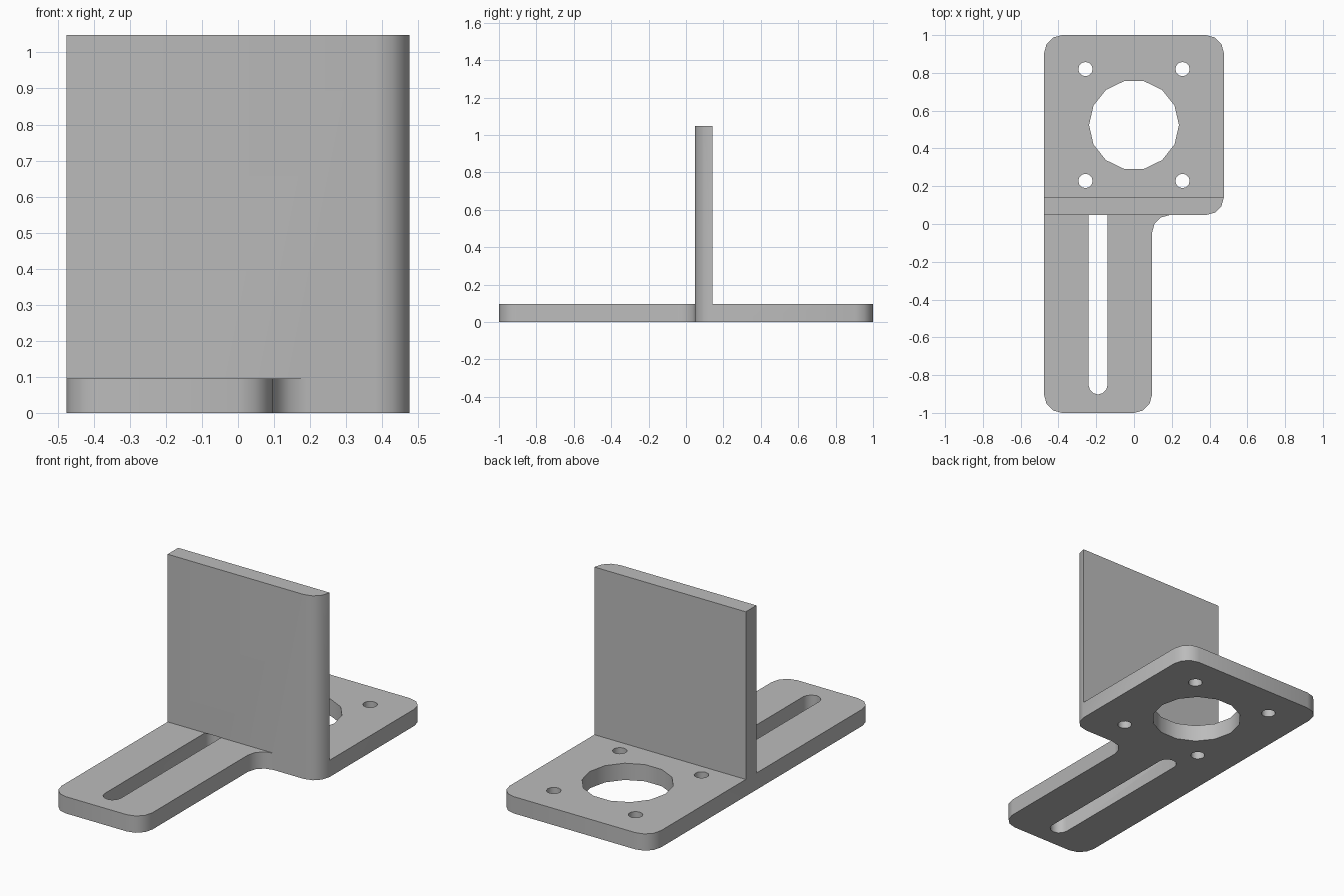
import bpy, bmesh
from math import sin, cos, radians, tau

if "Cube" in bpy.data.objects:
    bpy.data.objects.remove(bpy.data.objects["Cube"], do_unlink=True)

T = 0.0952          # sheet thickness, also the corner radius
W = 0.476           # half width
FOLD = 0.0476       # front of the upright wall
HEIGHT = 1.048
STEPS = 3           # facets per rounded corner

grey = bpy.data.materials.new("grey metal")
grey.use_nodes = True
colour = (0.5, 0.5, 0.5, 1)
grey.diffuse_color = colour
grey.node_tree.nodes["Principled BSDF"].inputs["Base Color"].default_value = colour


def arc(cx, cy, r, start, sweep, steps):
    """Points along an arc, angles in degrees."""
    angles = [radians(start + sweep * i / steps) for i in range(steps + 1)]
    return [(cx + r * cos(a), cy + r * sin(a)) for a in angles]


def prism(name, outline, z0, z1):
    """Extrude a counter-clockwise outline from z0 to z1."""
    bm = bmesh.new()
    face = bm.faces.new([bm.verts.new((x, y, z0)) for x, y in outline])
    top = bmesh.ops.extrude_face_region(bm, geom=[face])["geom"]
    verts = [v for v in top if isinstance(v, bmesh.types.BMVert)]
    bmesh.ops.translate(bm, verts=verts, vec=(0, 0, z1 - z0))
    bmesh.ops.recalc_face_normals(bm, faces=bm.faces)
    mesh = bpy.data.meshes.new(name)
    bm.to_mesh(mesh)
    bm.free()
    mesh.materials.append(grey)
    obj = bpy.data.objects.new(name, mesh)
    bpy.context.collection.objects.link(obj)
    return obj


def combine(target, tool, operation):
    """Apply a boolean and discard the tool."""
    tool.hide_render = True
    mod = target.modifiers.new("boolean", "BOOLEAN")
    mod.operation, mod.solver, mod.object = operation, "EXACT", tool
    bpy.context.view_layer.objects.active = target
    bpy.ops.object.modifier_apply(modifier=mod.name)
    bpy.data.objects.remove(tool, do_unlink=True)


def circle(cx, cy, r, sides):
    return arc(cx, cy, r, 0, 360, sides)[:-1]


# Base plate: square mount with a narrower leg and an inside fillet
leg = T
front_corner = arc(W - T, FOLD + T, T, -90, 90, STEPS)
outline = (
    arc(-W + T, -1 + T, T, 180, 90, STEPS)
    + arc(leg - T, -1 + T, T, 270, 90, STEPS)
    + arc(leg + T, FOLD - T, T, 180, -90, STEPS)
    + front_corner
    + arc(W - T, 1 - T, T, 0, 90, STEPS)
    + arc(-W + T, 1 - T, T, 90, 90, STEPS)
)
bracket = prism("bracket", outline, 0, T)

# Holes: large bore, four screw holes and the long slot
cy = 1 - W
cuts = [circle(0, cy, 0.238, 14)]
cuts += [circle(sx * 0.257, cy + sy * 0.296, 0.038, 12) for sx in (-1, 1) for sy in (-1, 1)]
slot_x, slot_r = (leg - W) / 2, 0.0505
cuts.append(arc(slot_x, 0.05, slot_r, 0, 180, 6) + arc(slot_x, -0.852, slot_r, 180, 180, 6))
for cut in cuts:
    combine(bracket, prism("hole_cutter", cut, -0.1, 0.2), "DIFFERENCE")

# Upright wall, rounded along one front edge
wall_outline = [(-W, FOLD)] + front_corner + [(-W, FOLD + T)]
combine(bracket, prism("upright_wall", wall_outline, T, HEIGHT), "UNION")

# Merge coplanar faces and shade the rounded edges
bm = bmesh.new()
bm.from_mesh(bracket.data)
bmesh.ops.remove_doubles(bm, verts=bm.verts, dist=0.0002)
bmesh.ops.dissolve_limit(bm, angle_limit=radians(1), verts=bm.verts, edges=bm.edges)
bm.to_mesh(bracket.data)
bm.free()
bpy.ops.object.select_all(action="DESELECT")
bracket.select_set(True)
bpy.context.view_layer.objects.active = bracket
bpy.ops.object.shade_smooth_by_angle(angle=radians(32))
